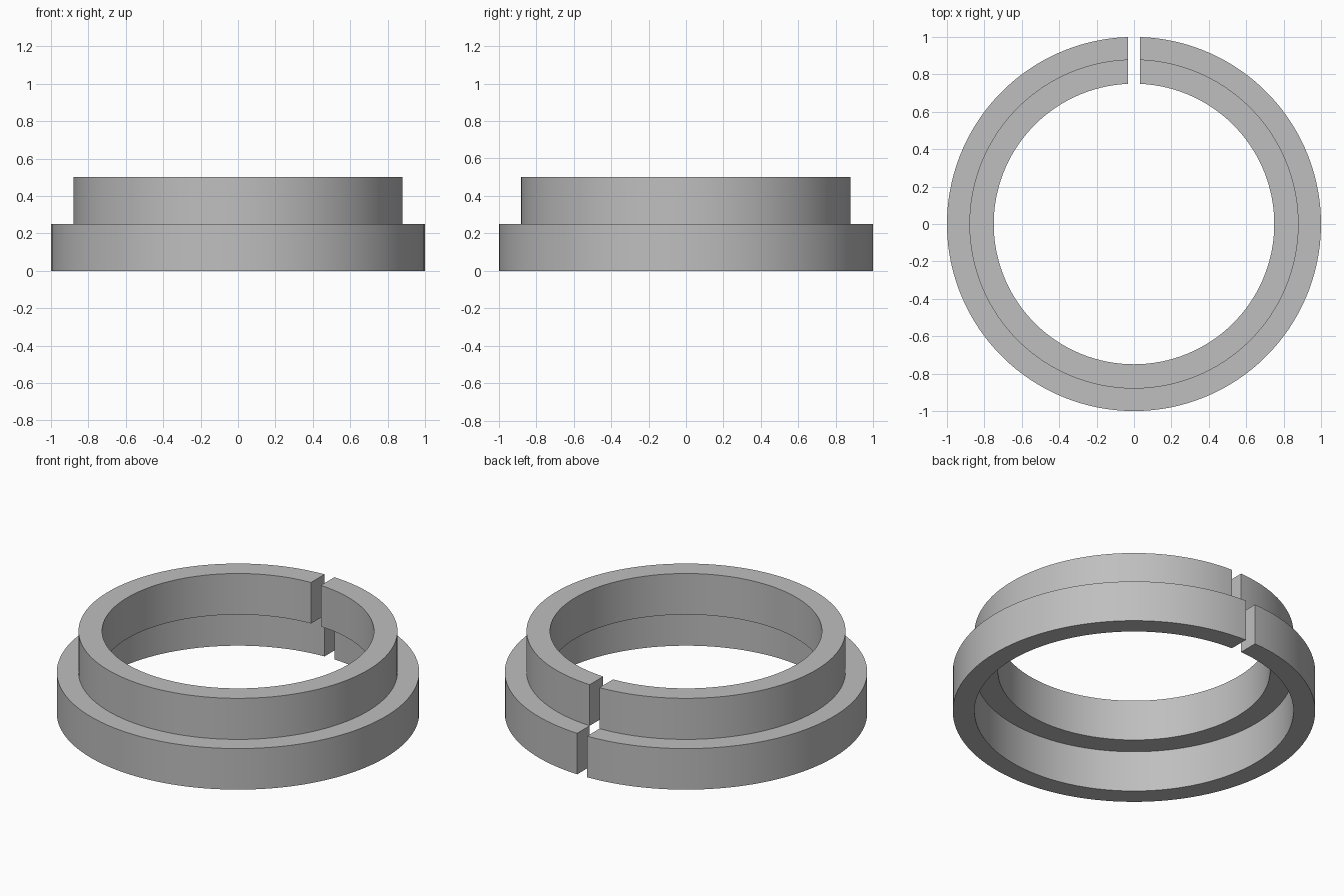
import bpy
import bmesh
import math

cube = bpy.data.objects.get("Cube")
if cube:
    bpy.data.objects.remove(cube, do_unlink=True)

SEGMENTS = 128
HALF_GAP = 0.033

grey = bpy.data.materials.new("plain grey")
grey.use_nodes = True
colour = (0.52, 0.52, 0.52, 1)
grey.diffuse_color = colour
grey.node_tree.nodes["Principled BSDF"].inputs["Base Color"].default_value = colour


def split_ring(name, inner, outer, bottom, top):
    """Rectangular section swept round z, leaving a straight slot at the back."""
    section = [(inner, bottom), (outer, bottom), (outer, top), (inner, top)]
    bm = bmesh.new()
    loops = []
    for i in range(SEGMENTS + 1):
        loop = []
        for r, z in section:
            # Each radius starts at its own angle so the slot walls stay parallel
            start = math.asin(HALF_GAP / r)
            a = start + (2 * math.pi - 2 * start) * i / SEGMENTS
            loop.append(bm.verts.new((r * math.sin(a), r * math.cos(a), z)))
        loops.append(loop)
    for a, b in zip(loops, loops[1:]):
        for k in range(4):
            n = (k + 1) % 4
            bm.faces.new((a[k], a[n], b[n], b[k]))
    # Slot walls
    bm.faces.new(loops[0])
    bm.faces.new(loops[-1])
    bmesh.ops.recalc_face_normals(bm, faces=bm.faces)

    mesh = bpy.data.meshes.new(name)
    bm.to_mesh(mesh)
    bm.free()
    mesh.materials.append(grey)
    ring = bpy.data.objects.new(name, mesh)
    bpy.context.collection.objects.link(ring)
    bpy.ops.object.select_all(action="DESELECT")
    ring.select_set(True)
    bpy.context.view_layer.objects.active = ring
    bpy.ops.object.shade_smooth_by_angle(angle=math.radians(30))


# Wide lower ring and narrower upper ring, stepped inside and out
split_ring("lower_ring", 0.88, 1.0, 0.0, 0.25)
split_ring("upper_ring", 0.75, 0.88, 0.25, 0.5)
